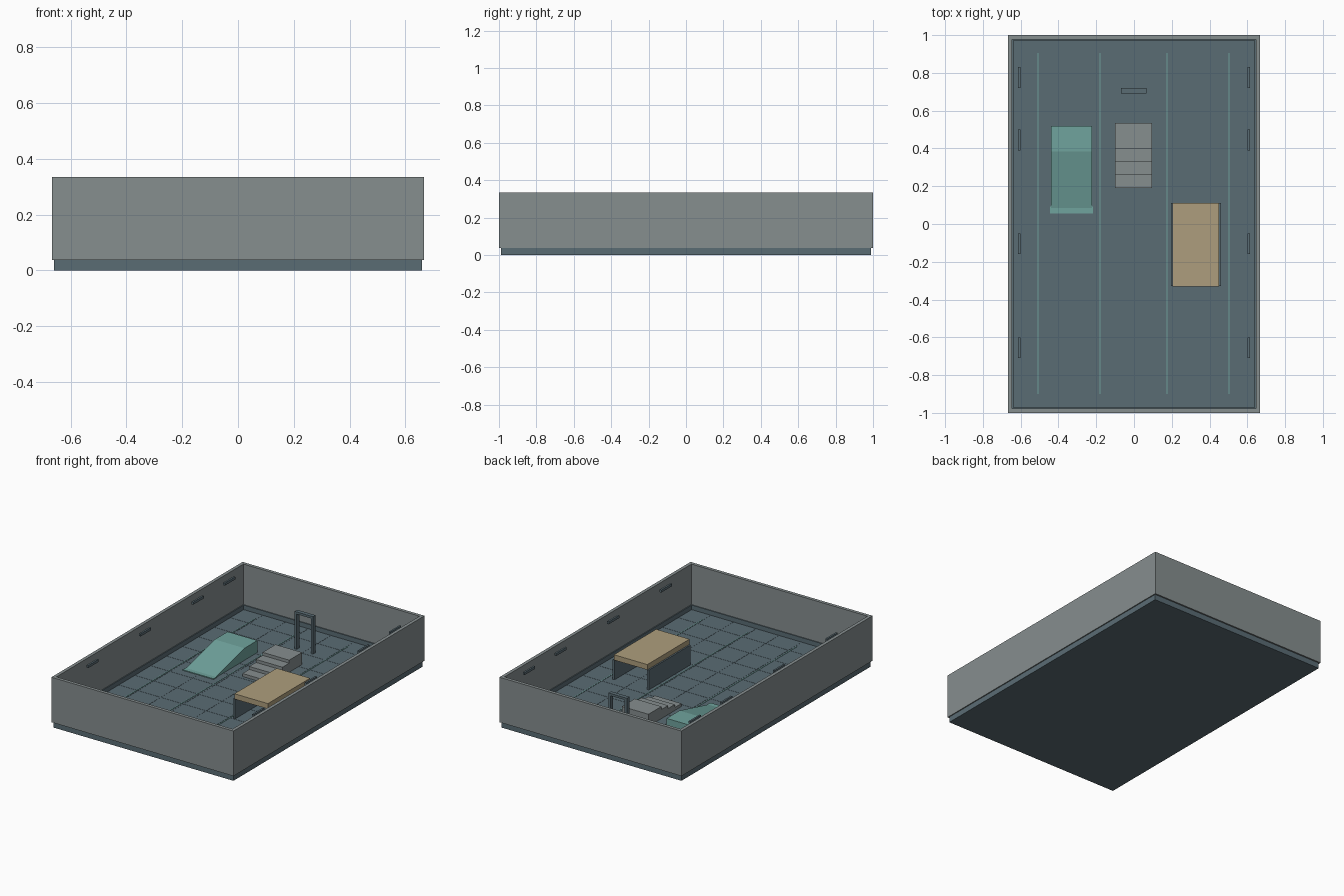
import bpy
import bmesh

if "Cube" in bpy.data.objects:
    bpy.data.objects.remove(bpy.data.objects["Cube"])


def material(name, srgb):
    linear = [(c / 255 / 12.92) if c < 10 else ((c / 255 + 0.055) / 1.055) ** 2.4 for c in srgb]
    m = bpy.data.materials.new(name)
    m.use_nodes = True
    m.diffuse_color = (*linear, 1)
    m.node_tree.nodes["Principled BSDF"].inputs["Base Color"].default_value = (*linear, 1)
    return m


GREY = material("concrete grey", (134, 142, 143))
SLATE = material("dark slate", (90, 108, 116))
TEAL = material("soft teal", (112, 163, 157))
WOOD = material("tan wood", (174, 158, 125))


def finish(name, bm, mat):
    bmesh.ops.recalc_face_normals(bm, faces=bm.faces)
    mesh = bpy.data.meshes.new(name)
    bm.to_mesh(mesh)
    bm.free()
    mesh.materials.append(mat)
    obj = bpy.data.objects.new(name, mesh)
    bpy.context.collection.objects.link(obj)
    return obj


def add_box(bm, x0, x1, y0, y1, z0, z1):
    verts = bmesh.ops.create_cube(bm, size=1)["verts"]
    for v in verts:
        v.co.x = x1 if v.co.x > 0 else x0
        v.co.y = y1 if v.co.y > 0 else y0
        v.co.z = z1 if v.co.z > 0 else z0


def boxes(name, mat, *extents):
    bm = bmesh.new()
    for e in extents:
        add_box(bm, *e)
    return finish(name, bm, mat)


def extrude_profile(name, mat, points, x0, x1):
    """Side outline in (y, z), swept across x."""
    bm = bmesh.new()
    face = bm.faces.new([bm.verts.new((x0, y, z)) for y, z in points])
    swept = bmesh.ops.extrude_face_region(bm, geom=[face])["geom"]
    for v in swept:
        if isinstance(v, bmesh.types.BMVert):
            v.co.x = x1
    return finish(name, bm, mat)


def frame(name, mat, hx, hy, t, z0, z1):
    """Rectangular ring of four butted walls."""
    return boxes(name, mat,
                 (-hx, hx, -hy, t - hy, z0, z1), (-hx, hx, hy - t, hy, z0, z1),
                 (-hx, t - hx, t - hy, hy - t, z0, z1), (hx - t, hx, t - hy, hy - t, z0, z1))


FLOOR = 0.037
HX, HY, WALL, TOP = 0.667, 1.0, 0.022, 0.335

# Room shell
boxes("floor_slab", SLATE, (-0.66, 0.66, -0.99, 0.99, 0, FLOOR))
frame("walls", GREY, HX, HY, WALL, FLOOR, TOP)
frame("skirting", SLATE, HX - WALL, HY - WALL, 0.006, FLOOR, FLOOR + 0.03)

# Floor seams and painted lanes
pitch, seam = 1 / 6, 0.002
seams = [(i * pitch - seam, i * pitch + seam, -0.97, 0.97, FLOOR, FLOOR + 0.001) for i in range(-3, 4)]
seams += [(-0.637, 0.637, i * pitch - seam, i * pitch + seam, FLOOR, FLOOR + 0.001) for i in range(-5, 6)]
boxes("floor_seams", SLATE, *seams)
boxes("lane_lines", TEAL, *[(x - 0.0025, x + 0.0025, -0.9, 0.905, FLOOR, FLOOR + 0.002)
                            for x in (-0.508, -0.18, 0.175, 0.503)])

# Light bars along both long walls
boxes("wall_lights", SLATE, *[(s * 0.607 - 0.006, s * 0.607 + 0.006, y - 0.055, y + 0.055, 0.302, 0.319)
                              for s in (-1, 1) for y in (-0.655, -0.105, 0.445, 0.775)])

# Ramp with a landing and a thin entry lip
extrude_profile("ramp", TEAL, [(0.065, FLOOR), (0.52, FLOOR), (0.52, FLOOR + 0.08),
                               (0.385, FLOOR + 0.08)], -0.44, -0.222)
boxes("ramp_lip", TEAL, (-0.444, -0.218, 0.055, 0.092, FLOOR, FLOOR + 0.005))

# Steps
count, rise, tread, start, back = 4, 0.02, 0.07, 0.19, 0.535
outline = [(back, FLOOR), (start, FLOOR)]
for i in range(count):
    z = FLOOR + (i + 1) * rise
    outline.append((start + i * tread, z))
    outline.append((back if i == count - 1 else start + (i + 1) * tread, z))
extrude_profile("steps", GREY, outline, -0.1, 0.095)

# Gate
boxes("gate", SLATE,
      (-0.07, -0.054, 0.692, 0.719, FLOOR, 0.27),
      (0.049, 0.065, 0.692, 0.719, FLOOR, 0.27),
      (-0.07, 0.065, 0.692, 0.719, 0.27, 0.285))

# Table: wooden top on two side panels
boxes("table_top", WOOD, (0.205, 0.45, -0.33, 0.112, 0.168, 0.203))
boxes("table_sides", SLATE, (0.195, 0.209, -0.328, 0.11, FLOOR, 0.168),
      (0.446, 0.46, -0.328, 0.11, FLOOR, 0.168))
